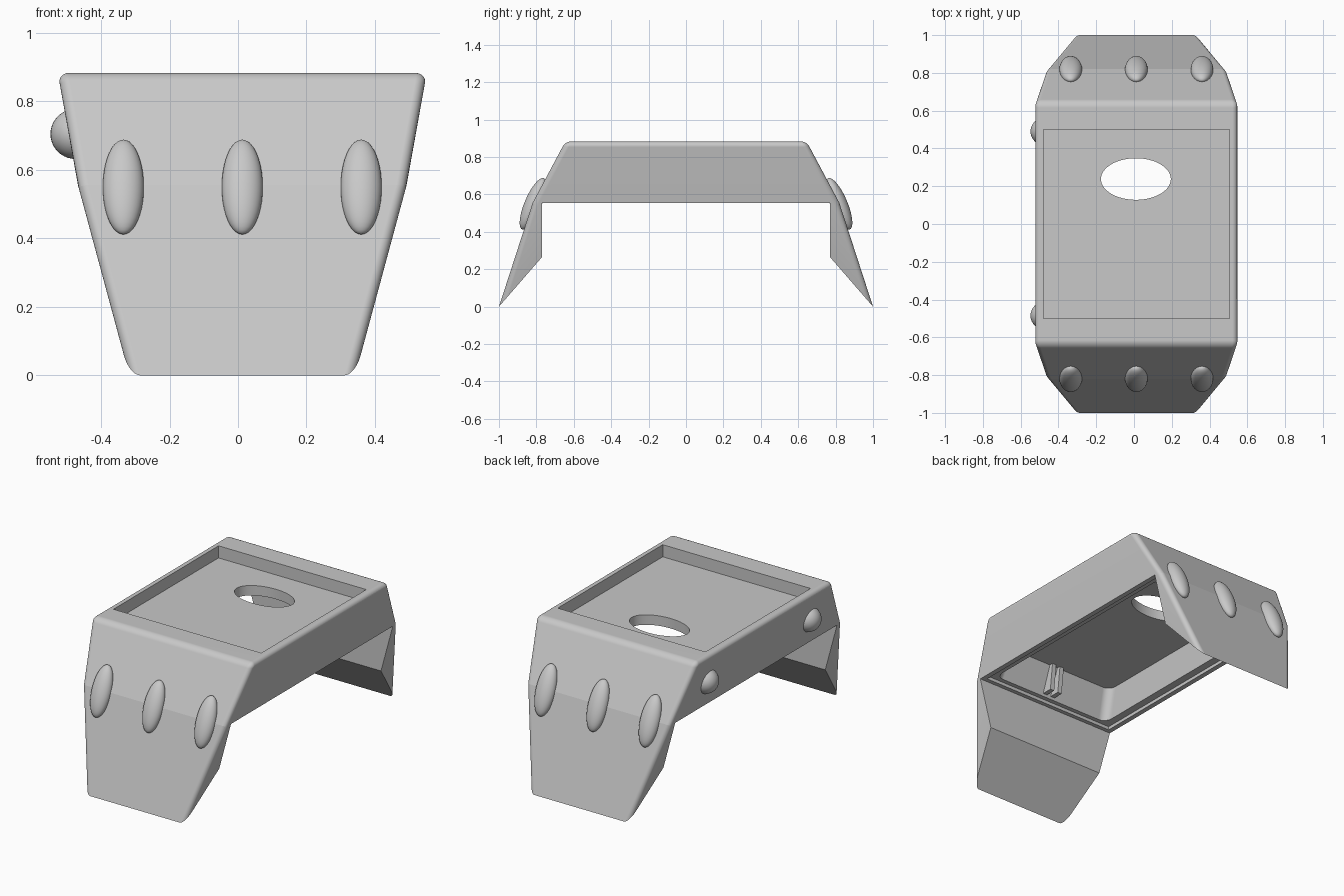
import bpy, bmesh, math
from mathutils import Matrix, Vector

cube = bpy.data.objects.get("Cube")
if cube:
    bpy.data.objects.remove(cube, do_unlink=True)

CX = 0.0125  # centre of the shell; the side studs shift it off zero

grey = bpy.data.materials.new("light_grey")
grey.use_nodes = True
colour = (0.58, 0.58, 0.58, 1)
grey.diffuse_color = colour
grey.node_tree.nodes["Principled BSDF"].inputs["Base Color"].default_value = colour


def add_object(name, bm):
    bmesh.ops.recalc_face_normals(bm, faces=bm.faces[:])
    mesh = bpy.data.meshes.new(name)
    bm.to_mesh(mesh)
    bm.free()
    mesh.materials.append(grey)
    obj = bpy.data.objects.new(name, mesh)
    bpy.context.collection.objects.link(obj)
    return obj


def smooth(obj, angle):
    bpy.ops.object.select_all(action='DESELECT')
    obj.select_set(True)
    bpy.context.view_layer.objects.active = obj
    bpy.ops.object.shade_smooth_by_angle(angle=math.radians(angle))


def box(name, centre, size, top_scale=(1, 1), rounding=0):
    bm = bmesh.new()
    bmesh.ops.create_cube(bm, size=1)
    for v in bm.verts:
        if v.co.z > 0:
            v.co.x *= top_scale[0]
            v.co.y *= top_scale[1]
    bm.transform(Matrix.Translation(centre) @ Matrix.Diagonal((*size, 1)))
    if rounding:
        edges = [e for e in bm.edges if abs(e.verts[0].co.z - e.verts[1].co.z) > 0.01]
        bmesh.ops.bevel(bm, geom=edges, offset=rounding, segments=10, profile=0.5, affect='EDGES')
    return add_object(name, bm)


def cylinder(name, start, end, radius, scale=(1, 1)):
    axis = Vector(end) - Vector(start)
    turn = Vector((0, 0, 1)).rotation_difference(axis).to_matrix().to_4x4()
    middle = (Vector(start) + Vector(end)) / 2
    bm = bmesh.new()
    bmesh.ops.create_cone(bm, cap_ends=True, segments=64, radius1=radius, radius2=radius, depth=axis.length)
    bm.transform(Matrix.Translation(middle) @ turn @ Matrix.Diagonal((*scale, 1, 1)))
    return add_object(name, bm)


def stud(name, centre, radii, tilt=0):
    bm = bmesh.new()
    bmesh.ops.create_uvsphere(bm, u_segments=32, v_segments=20, radius=1)
    bm.transform(Matrix.Translation(centre) @ Matrix.Rotation(tilt, 4, 'X') @ Matrix.Diagonal((*radii, 1)))
    smooth(add_object(name, bm), 180)


def cut(obj, cutter):
    # Move on to the next solver only if the last one left the mesh uncut
    before = len(obj.data.vertices)
    for solver in ('EXACT', 'MANIFOLD', 'FLOAT'):
        mod = obj.modifiers.new("cut", 'BOOLEAN')
        mod.operation = 'DIFFERENCE'
        mod.solver = solver
        mod.object = cutter
        bpy.context.view_layer.objects.active = obj
        bpy.ops.object.modifier_apply(modifier=mod.name)
        if len(obj.data.vertices) != before:
            break
    bpy.data.objects.remove(cutter, do_unlink=True)


# Shell: side profile spanned across x, narrowing towards the feet
profile = [(-1, 0), (-.82, .555), (-.645, .883), (.645, .883), (.82, .555),
           (1, 0), (.77, .265), (.77, .555), (-.77, .555), (-.77, .265)]


def half_width(z):
    return .48 + (z - .555) * (.18 if z > .555 else .27)


bm = bmesh.new()
sides = [[bm.verts.new((CX + s * half_width(z), y, z)) for y, z in profile] for s in (-1, 1)]
count = len(profile)
for i in range(count):
    j = (i + 1) % count
    bm.faces.new((sides[0][i], sides[0][j], sides[1][j], sides[1][i]))
for side in sides:
    for cap in ((1, 2, 3, 4, 7, 8), (0, 1, 8, 9), (4, 5, 6, 7)):
        bm.faces.new([side[i] for i in cap])
bmesh.ops.recalc_face_normals(bm, faces=bm.faces[:])
rounded = [bm.edges.get((s[i], s[i + 1])) for s in sides for i in range(5)]
rounded += [bm.edges.get((sides[0][i], sides[1][i])) for i in (2, 3)]
bmesh.ops.bevel(bm, geom=rounded, offset=.03, segments=10, profile=0.5, affect='EDGES', clamp_overlap=True)
bmesh.ops.remove_doubles(bm, verts=bm.verts[:], dist=.0003)
bmesh.ops.dissolve_degenerate(bm, edges=bm.edges[:], dist=.0002)
shell = add_object("shell", bm)

# Counterbored screw holes, square to the sloped inner face of each leg
for end in (-1, 1):
    for x in (-.2, .225):
        seat = Vector((x, end * .849, .34))
        inward = Vector((0, -end * .755, -.655))
        cut(shell, cylinder("bore_cutter", seat - inward * .3, seat, .1))
        cut(shell, cylinder("hole_cutter", seat - inward * .1, seat + inward * .25, .07))

# Top recess, underside cavity with stepped rim, and oval opening
cut(shell, box("recess_cutter", (CX, 0, .91), (.985, 1, .2)))
cut(shell, box("rim_cutter", (CX, 0, .54), (.9, 1.49, .07)))
cut(shell, box("cavity_cutter", (CX, 0, .64), (.82, 1.47, .22), (.93, .89), .05))
cut(shell, cylinder("oval_cutter", (.01, .238, .65), (.01, .238, .95), 1, (.185, .11)))
smooth(shell, 9.9)
weighted = shell.modifiers.new("flat_faces", 'WEIGHTED_NORMAL')
weighted.keep_sharp = True

# Oval studs on both legs
for end, label in ((-1, "front"), (1, "back")):
    for i, x in enumerate((-.335, .0125, .36)):
        stud(f"{label}_stud_{i + 1}", (x, end * .818, .55), (.06, .045, .149), end * math.radians(23))

# Round studs on the right side
for y, label in ((-.485, "front"), (.49, "back")):
    stud(f"{label}_side_stud", (-.475, y, .705), (.073, .073, .073))

# Slotted rib inside the cavity
for x in (.005, .06):
    bm = bmesh.new()
    outline = [(-.73, .59), (-.65, .59), (-.63, .76), (-.69, .76)]
    pair = [[bm.verts.new((x + dx, y, z)) for y, z in outline] for dx in (-.014, .014)]
    for loop in pair:
        bm.faces.new(loop)
    for i in range(4):
        j = (i + 1) % 4
        bm.faces.new((pair[0][i], pair[0][j], pair[1][j], pair[1][i]))
    add_object("inner_rib", bm)
